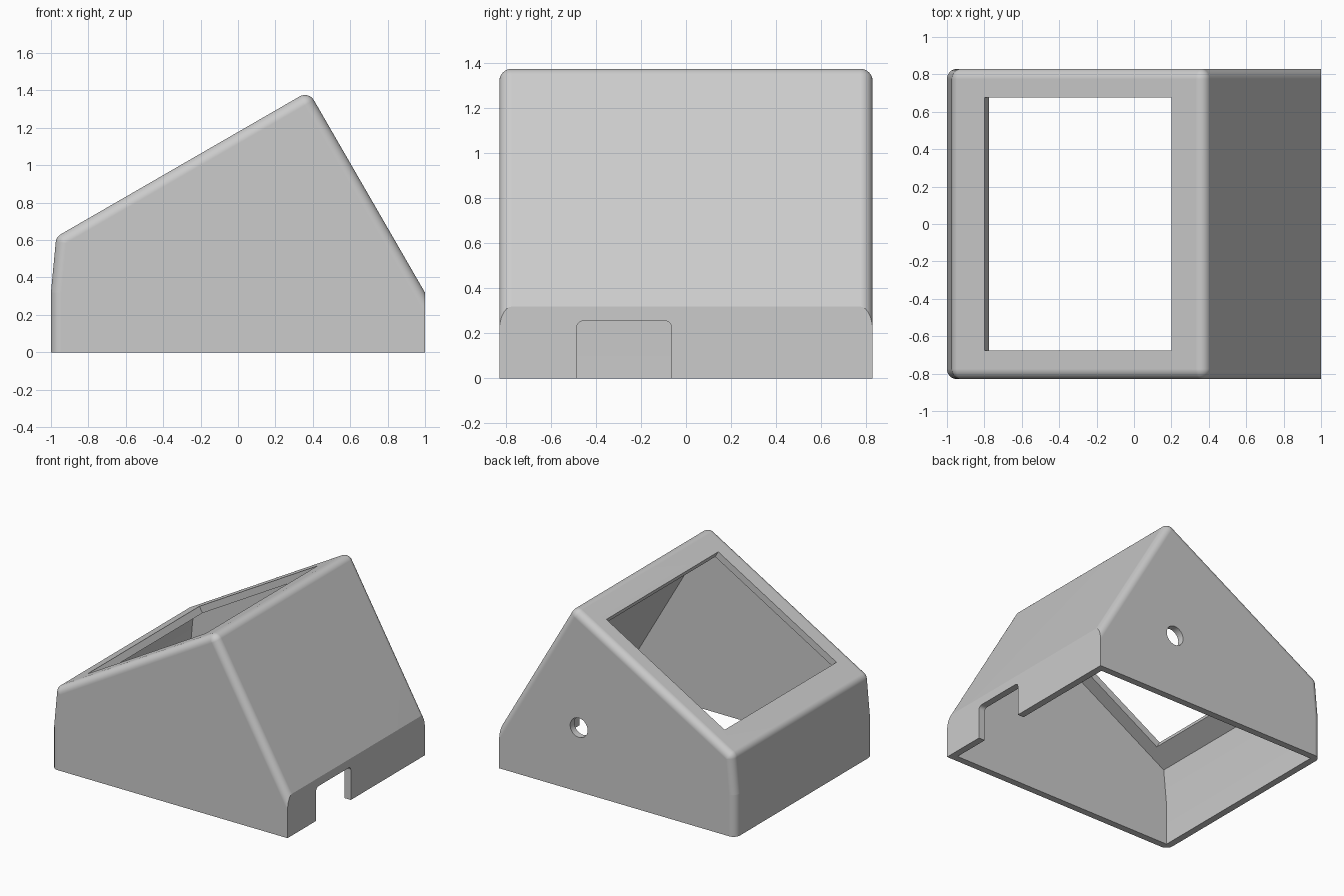
import bpy, bmesh, math
from mathutils import Vector, Matrix

if "Cube" in bpy.data.objects:
    bpy.data.objects.remove(bpy.data.objects["Cube"])

HALF_Y, R, WALL, STEPS = 0.83, 0.055, 0.052, 8
APEX, BROW, KNEE = (0.378, 1.396), (-0.972, 0.617), (-1, 0.32)

grey = bpy.data.materials.new("light_grey")
grey.diffuse_color = (0.6, 0.6, 0.6, 1)
grey.use_nodes = True
grey.node_tree.nodes["Principled BSDF"].inputs["Base Color"].default_value = grey.diffuse_color


def make_object(name, bm):
    bmesh.ops.recalc_face_normals(bm, faces=bm.faces)
    mesh = bpy.data.meshes.new(name)
    bm.to_mesh(mesh)
    bm.free()
    mesh.materials.append(grey)
    ob = bpy.data.objects.new(name, mesh)
    bpy.context.collection.objects.link(ob)
    return ob


def normals(poly):
    """Outward normal of each side of a counter-clockwise profile."""
    out = []
    for i, p in enumerate(poly):
        d = (Vector(poly[(i + 1) % len(poly)]) - Vector(p)).normalized()
        out.append(Vector((d.y, -d.x)))
    return out


def inset(poly, dist):
    ns = normals(poly)
    return [Vector(p) - dist * (ns[i - 1] + ns[i]) / (1 + ns[i - 1].dot(ns[i]))
            for i, p in enumerate(poly)]


def prism(rings):
    """Skin a list of (y, points) rings and cap both ends."""
    bm = bmesh.new()
    loops = [[bm.verts.new((p[0], y, p[1])) for p in pts] for y, pts in rings]
    n = len(loops[0])
    for a, b in zip(loops, loops[1:]):
        for i in range(n):
            bm.faces.new((a[i], a[(i + 1) % n], b[(i + 1) % n], b[i]))
    bm.faces.new(loops[0])
    bm.faces.new(loops[-1])
    return bm


def box(size, matrix):
    bm = bmesh.new()
    bmesh.ops.create_cube(bm, size=1, matrix=matrix @ Matrix.Diagonal((*size, 1)))
    return bm


# Rounded wedge body, extended past its base and rear so those cuts stay sharp
slope_end = APEX[0] + (APEX[1] + 0.3) / math.sqrt(3)
outer = [(-1, -0.3), (slope_end, -0.3), APEX, BROW, KNEE]
ns, centres = normals(outer), inset(outer, R)


def rounded_ring(dist):
    pts = []
    for i, c in enumerate(centres):
        turn = ns[i - 1].angle_signed(ns[i])
        start = math.atan2(ns[i - 1].y, ns[i - 1].x)
        for k in range(STEPS + 1):
            a = start + abs(turn) * k / STEPS
            pts.append(c + dist * Vector((math.cos(a), math.sin(a))))
    return pts


rings = []
for side in (-1, 1):
    for k in range(STEPS + 1):
        a = math.pi / 2 * (k if side < 0 else STEPS - k) / STEPS
        y = side * (HALF_Y - R + R * math.cos(a))
        rings.append((y, rounded_ring(R * max(math.sin(a), 0))))
bm = prism(rings)
bmesh.ops.remove_doubles(bm, verts=bm.verts, dist=1e-5)
for co, no in (((1, 0, 0), (1, 0, 0)), ((0, 0, 0), (0, 0, -1))):
    bmesh.ops.bisect_plane(bm, geom=bm.verts[:] + bm.edges[:] + bm.faces[:],
                           plane_co=co, plane_no=no, clear_outer=True)
    bmesh.ops.holes_fill(bm, edges=[e for e in bm.edges if e.is_boundary])
body = make_object("sloped_case", bm)

# Hollow interior, open at the bottom
inner = inset([(-1, -0.3), (1, -0.3), (1, 0.319), APEX, BROW, KNEE], WALL)
cavity = make_object("cavity_cutter", prism([(-HALF_Y + WALL, inner), (HALF_Y - WALL, inner)]))

# Rectangular window, square to the sloped top
tilt = Matrix.Translation((-0.3, 0, 1.005)) @ Matrix.Rotation(-math.pi / 6, 4, "Y")
window = make_object("window_cutter", box((1.155, 1.352, 0.24), tilt))

# Round hole in one side wall
bm = bmesh.new()
bmesh.ops.create_cone(bm, cap_ends=True, segments=40, radius1=0.074, radius2=0.074, depth=0.2,
                      matrix=Matrix.Translation((0.325, HALF_Y, 0.49)) @ Matrix.Rotation(math.pi / 2, 4, "X"))
hole = make_object("side_hole_cutter", bm)

# Cable notch with rounded top corners in the low end wall
bm = box((0.2, 0.42, 0.455), Matrix.Translation((1, -0.275, 0.0275)))
top = [e for e in bm.edges if all(v.co.z > 0.2 for v in e.verts)
       and abs(e.verts[0].co.x - e.verts[1].co.x) > 0.1]
bmesh.ops.bevel(bm, geom=top, offset=0.028, segments=5, profile=0.5, affect="EDGES")
notch = make_object("notch_cutter", bm)

# Cut the openings
bpy.context.view_layer.objects.active = body
body.select_set(True)
for cutter in (cavity, window, hole, notch):
    cutter.hide_render = True
    mod = body.modifiers.new(cutter.name, "BOOLEAN")
    mod.operation, mod.solver, mod.object = "DIFFERENCE", "EXACT", cutter
    bpy.ops.object.modifier_apply(modifier=mod.name)
    bpy.data.objects.remove(cutter)

bpy.ops.object.shade_smooth_by_angle(angle=math.radians(25))
weighted = body.modifiers.new("even_shading", "WEIGHTED_NORMAL")
weighted.keep_sharp = True
